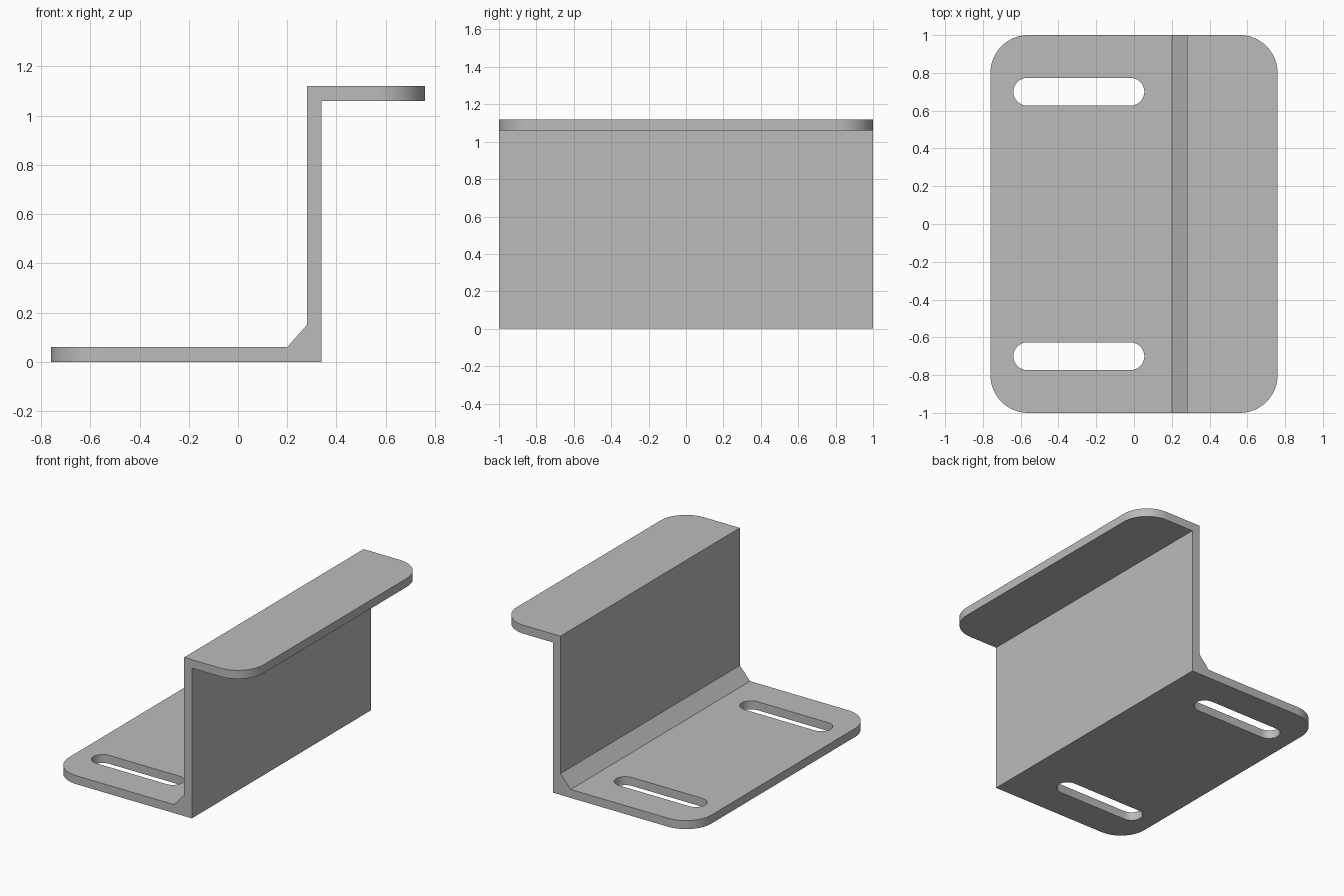
import bpy, bmesh, math

if "Cube" in bpy.data.objects:
    bpy.data.objects.remove(bpy.data.objects["Cube"])

steel = bpy.data.materials.new("plain_grey")
steel.diffuse_color = (0.5, 0.5, 0.5, 1)
steel.use_nodes = True
steel.node_tree.nodes["Principled BSDF"].inputs["Base Color"].default_value = steel.diffuse_color


def prism(name, points, to3d, direction):
    """Extrude a closed outline along a direction."""
    bm = bmesh.new()
    face = bm.faces.new([bm.verts.new(to3d(a, b)) for a, b in points])
    ext = bmesh.ops.extrude_face_region(bm, geom=[face])
    verts = [g for g in ext["geom"] if isinstance(g, bmesh.types.BMVert)]
    bmesh.ops.translate(bm, verts=verts, vec=direction)
    bmesh.ops.recalc_face_normals(bm, faces=bm.faces)
    mesh = bpy.data.meshes.new(name)
    bm.to_mesh(mesh)
    bm.free()
    mesh.materials.append(steel)
    obj = bpy.data.objects.new(name, mesh)
    bpy.context.collection.objects.link(obj)
    return obj


# Z-shaped bracket with a chamfered inner corner
profile = [(-0.76, 0), (0.34, 0), (0.34, 1.06), (0.76, 1.06), (0.76, 1.12),
           (0.28, 1.12), (0.28, 0.15), (0.20, 0.06), (-0.76, 0.06)]
bracket = prism("bracket", profile, lambda x, z: (x, -1, z), (0, 2, 0))

# Rounded outer corners of both flanges
bm = bmesh.new()
bm.from_mesh(bracket.data)
corners = [e for e in bm.edges
           if all(abs(abs(v.co.x) - 0.76) < 1e-4 for v in e.verts)
           and abs(e.verts[0].co.z - e.verts[1].co.z) > 0.01]
bmesh.ops.bevel(bm, geom=corners, offset=0.2, segments=16, profile=0.5,
                affect='EDGES')
bm.to_mesh(bracket.data)
bm.free()

# Two slotted holes through the lower flange
R, X0, X1 = 0.073, -0.566, -0.018
for side, y in (("front", -0.70), ("back", 0.70)):
    outline = []
    for cx, start in ((X1, -math.pi / 2), (X0, math.pi / 2)):
        for i in range(17):
            a = start + math.pi * i / 16
            outline.append((cx + R * math.cos(a), y + R * math.sin(a)))
    cutter = prism(side + "_slot_cutter", outline,
                   lambda px, py: (px, py, -0.1), (0, 0, 0.3))
    cutter.hide_render = True
    cutter.hide_set(True)
    cut = bracket.modifiers.new(side + "_slot", 'BOOLEAN')
    cut.operation = 'DIFFERENCE'
    cut.solver = 'EXACT'
    cut.object = cutter

# Apply the cuts and smooth the rounded edges
bpy.context.view_layer.objects.active = bracket
bracket.select_set(True)
for mod in list(bracket.modifiers):
    bpy.ops.object.modifier_apply(modifier=mod.name)
for obj in [o for o in bpy.data.objects if o.name.endswith("_cutter")]:
    bpy.data.objects.remove(obj)
bpy.ops.object.shade_smooth_by_angle(angle=math.radians(30))
